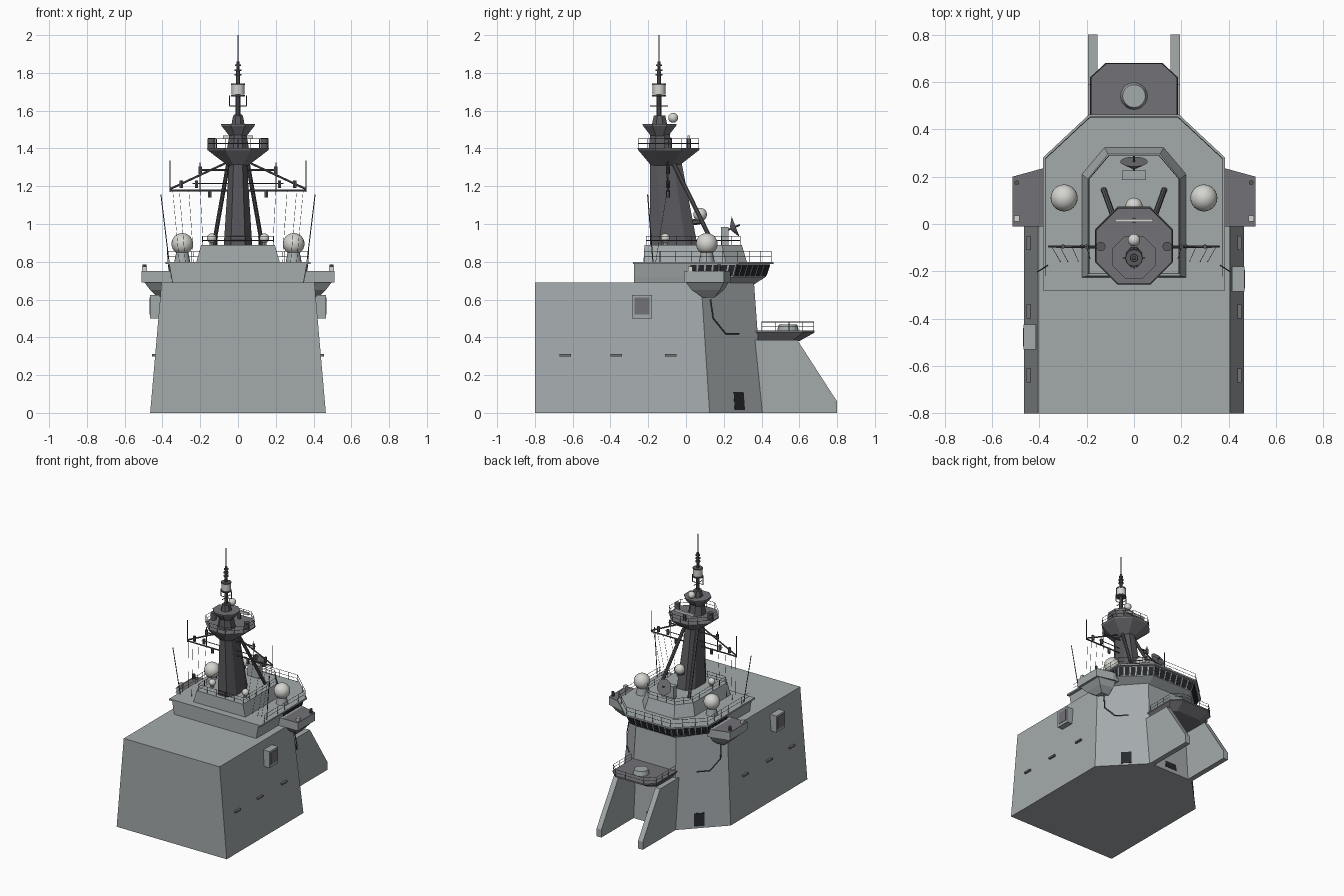
import bpy, bmesh
from math import sin, cos, pi
from mathutils import Vector, Matrix

if "Cube" in bpy.data.objects:
    bpy.data.objects.remove(bpy.data.objects["Cube"])


def material(name, rgb):
    m = bpy.data.materials.new(name)
    m.use_nodes = True
    m.diffuse_color = (*rgb, 1)
    bsdf = m.node_tree.nodes["Principled BSDF"]
    bsdf.inputs["Base Color"].default_value = (*rgb, 1)
    bsdf.inputs["Roughness"].default_value = 0.7
    return m


HULL = material("light grey", (0.37, 0.40, 0.41))
DECK = material("deck grey", (0.17, 0.17, 0.185))
MAST = material("mast grey", (0.10, 0.10, 0.11))
WHITE = material("off white", (0.66, 0.66, 0.63))
BLACK = material("dark glass", (0.02, 0.022, 0.026))


def finish(name, bm, mat, smooth=False):
    bmesh.ops.recalc_face_normals(bm, faces=bm.faces)
    me = bpy.data.meshes.new(name)
    bm.to_mesh(me)
    bm.free()
    me.materials.append(mat)
    ob = bpy.data.objects.new(name, me)
    bpy.context.collection.objects.link(ob)
    if smooth:
        bpy.ops.object.select_all(action="DESELECT")
        bpy.context.view_layer.objects.active = ob
        ob.select_set(True)
        bpy.ops.object.shade_smooth_by_angle(angle=0.7)
    return ob


def plan(half, z):
    """Mirror a half outline (x > 0) into a full ring at height z."""
    return [(x, y, z) for x, y in half] + [(-x, y, z) for x, y in reversed(half)]


def octagon(rx, ry, cy, z, k=0.42):
    return plan([(rx * k, cy - ry), (rx, cy - ry * k), (rx, cy + ry * k), (rx * k, cy + ry)], z)


def loft(name, rings, mat):
    bm = bmesh.new()
    loops = [[bm.verts.new(p) for p in r] for r in rings]
    n = len(loops[0])
    for a, b in zip(loops, loops[1:]):
        for i in range(n):
            j = (i + 1) % n
            bm.faces.new((a[i], a[j], b[j], b[i]))
    bm.faces.new(loops[0])
    bm.faces.new(loops[-1])
    return finish(name, bm, mat)


def box(name, lo, hi, mat):
    (a, b, c), (d, e, f) = lo, hi
    return loft(name, [[(a, b, z), (d, b, z), (d, e, z), (a, e, z)] for z in (c, f)], mat)


def lathe(name, profile, x, y, mat, segs=16):
    rings = [[(x + r * cos(2 * pi * i / segs), y + r * sin(2 * pi * i / segs), z)
              for i in range(segs)] for r, z in profile]
    ob = loft(name, rings, mat)
    bpy.context.view_layer.objects.active = ob
    ob.select_set(True)
    bpy.ops.object.shade_smooth_by_angle(angle=0.6)
    ob.select_set(False)


def ball(name, x, y, z, r):
    bm = bmesh.new()
    bmesh.ops.create_uvsphere(bm, u_segments=24, v_segments=14, radius=r,
                              matrix=Matrix.Translation((x, y, z)))
    finish(name, bm, WHITE, True)


def rods(name, paths, r, mat, sides=6):
    bm = bmesh.new()
    for path in paths:
        for a, b in zip(path, path[1:]):
            a, b = Vector(a), Vector(b)
            m = Matrix.Translation((a + b) / 2) @ (b - a).to_track_quat("Z", "Y").to_matrix().to_4x4()
            bmesh.ops.create_cone(bm, cap_ends=True, segments=sides, radius1=r, radius2=r,
                                  depth=(b - a).length, matrix=m)
    finish(name, bm, mat)


def both(paths):
    return paths + [[(-x, y, z) for x, y, z in p] for p in paths]


def railing(name, ring, h, closed=True, step=0.08):
    pts = [Vector(p) for p in ring] + ([Vector(ring[0])] if closed else [])
    up = Vector((0, 0, h))
    paths = [[p + up * k for p in pts] for k in (0.5, 1)]
    for a, b in zip(pts, pts[1:]):
        n = max(1, round((b - a).length / step))
        paths += [[a.lerp(b, i / n), a.lerp(b, i / n) + up] for i in range(n)]
    rods(name, paths, 0.0016, MAST, 4)


def panes(name, a0, b0, a1, b1, n, mat, gap=0.12, lift=0.003):
    """Row of n thin plates on the quad a0-b0 (bottom) to a1-b1 (top)."""
    a0, b0, a1, b1 = map(Vector, (a0, b0, a1, b1))
    nrm = (b0 - a0).cross(a1 - a0).normalized() * lift
    bm = bmesh.new()
    for i in range(n):
        s, t = (i + gap) / n, (i + 1 - gap) / n
        quad = [a0.lerp(b0, s), a0.lerp(b0, t), a1.lerp(b1, t), a1.lerp(b1, s)]
        lo, hi = ([bm.verts.new(p + nrm * k) for p in quad] for k in (-1, 1))
        bm.faces.new(lo)
        bm.faces.new(hi)
        for k in range(4):
            bm.faces.new((lo[k], lo[k - 1], hi[k - 1], hi[k]))
    finish(name, bm, mat)


# Main superstructure block with chamfered bow
loft("main_block", [plan([(0.465, -0.8), (0.465, 0.125), (0.19, 0.41)], 0),
                    plan([(0.405, -0.8), (0.405, 0.08), (0.17, 0.36)], 0.69)], HULL)

# Bridge, roof plate and windows
loft("bridge", [plan([(0.345, -0.275), (0.345, 0.13), (0.16, 0.36)], 0.68),
                plan([(0.352, -0.275), (0.358, 0.25), (0.175, 0.422)], 0.72),
                plan([(0.365, -0.275), (0.37, 0.268), (0.183, 0.445)], 0.79)], HULL)
roof = [(0.385, -0.28), (0.385, 0.28), (0.19, 0.462)]
loft("bridge_roof", [plan(roof, 0.788), plan(roof, 0.8)], HULL)
for s in (1, -1):
    panes("side_windows", (s * .357, .02, .725), (s * .358, .25, .725),
          (s * .368, .02, .783), (s * .369, .265, .783), 6, BLACK)
    panes("corner_windows", (s * .357, .251, .725), (s * .176, .423, .725),
          (s * .369, .267, .783), (s * .182, .443, .783), 6, BLACK)
panes("front_windows", (-.175, .423, .725), (.175, .423, .725),
      (-.182, .443, .783), (.182, .443, .783), 7, BLACK)
railing("roof_railing", [(0.375, -0.22, 0.8), (0.375, 0.275, 0.8), (0.185, 0.452, 0.8),
                         (-0.185, 0.452, 0.8), (-0.375, 0.275, 0.8), (-0.375, -0.22, 0.8)], 0.055, False)

# Parts that appear on both sides
for s in (1, -1):
    wing = [(0.34, -0.01), (0.512, -0.01), (0.512, 0.2), (0.385, 0.235), (0.34, 0.235)]
    loft("bridge_wing", [[(s * x, y, z) for x, y in wing] for z in (0.69, 0.75)], HULL)
    loft("wing_bracket", [[(s * x, y, z) for x, y in q] for z, q in (
        (0.61, [(0.36, 0.09), (0.425, 0.09), (0.425, 0.15), (0.36, 0.15)]),
        (0.65, [(0.36, 0.03), (0.465, 0.03), (0.465, 0.18), (0.36, 0.2)]),
        (0.69, [(0.36, 0.0), (0.495, 0.0), (0.495, 0.2), (0.36, 0.225)]))], HULL)
    loft("wing_deck", [[(s * x, y, z) for x, y in wing[1:4] + [(0.385, -0.01)]]
                       for z in (0.75, 0.752)], DECK)
    box("wing_lamp", (s * 0.495 - .012, 0.01, 0.75), (s * 0.495 + .012, 0.035, 0.775), WHITE)
    lathe("wing_sight", [(0.01, 0.75), (0.01, 0.785)], s * 0.495, 0.175, MAST, 8)
    # Bow fins
    fin = [(0.33, 0), (0.8, 0), (0.8, 0.06), (0.59, 0.385), (0.33, 0.385)]
    loft("bow_fin", [[(x, y, z) for y, z in fin] for x in (s * 0.155, s * 0.195)], HULL)
    # Side locker, staggered between sides
    y0 = -0.285 if s > 0 else -0.53
    box("side_locker", (s * 0.44 - .026, y0, 0.5), (s * 0.44 + .026, y0 + 0.105, 0.625), HULL)
    panes("locker_panel", (s * .466, y0 + .012, .52), (s * .466, y0 + .093, .52),
          (s * .466, y0 + .012, .61), (s * .466, y0 + .093, .61), 1, DECK, 0.02)
    for y in (-0.64, -0.37, -0.08):
        box("side_step", (s * 0.44 - .014, y - 0.03, 0.299), (s * 0.44 + .014, y + 0.03, 0.311), DECK)
    # Door and hose on the bow chamfer
    panes("corner_door", (s * .336, .256, .015), (s * .282, .312, .015),
          (s * .331, .249, .11), (s * .277, .305, .11), 1, BLACK, 0.03)
    # Domes
    lathe("dome_pedestal", [(0.042, 0.8), (0.03, 0.86)], s * 0.295, 0.11, HULL)
    ball("large_dome", s * 0.295, 0.11, 0.895, 0.057)
    lathe("small_pedestal", [(0.012, 0.88), (0.012, 0.91)], s * 0.14, -0.11, HULL, 8)
    ball("small_dome", s * 0.14, -0.11, 0.925, 0.025)
    lathe("platform_sensor", [(0.02, 1.4), (0.02, 1.455)], s * 0.14, -0.095, MAST, 12)
rods("chamfer_hose", both([[(.385, .13, .6), (.395, .145, .5), (.35, .21, .42), (.285, .28, .42)]]), 0.004, MAST)
panes("front_door", (-.05, .407, .03), (.05, .407, .03), (-.05, .371, .34), (.05, .371, .34), 1, BLACK, 0.01)

# Forward gun platform
loft("bow_platform", [plan([(0.15, 0.34), (0.15, 0.56), (0.1, 0.6)], 0.38),
                      plan([(0.185, 0.34), (0.185, 0.62), (0.12, 0.68)], 0.425),
                      plan([(0.185, 0.34), (0.185, 0.62), (0.12, 0.68)], 0.436)], DECK)
lathe("platform_turntable", [(0.057, 0.436), (0.048, 0.468)], 0, 0.54, HULL, 20)
railing("bow_railing", [(0.182, 0.4, 0.436), (0.182, 0.618, 0.436), (0.118, 0.677, 0.436),
                        (-0.118, 0.677, 0.436), (-0.182, 0.618, 0.436), (-0.182, 0.4, 0.436)], 0.045, False)

# Upper deckhouse
loft("deckhouse", [plan([(0.22, -0.225), (0.22, 0.21), (0.125, 0.322)], 0.8),
                   plan([(0.195, -0.22), (0.195, 0.19), (0.11, 0.295)], 0.89)], HULL)
railing("deckhouse_railing", plan([(0.19, -0.21), (0.19, 0.19), (0.107, 0.288)], 0.89), 0.045)

# Tower mast and its flared platforms
tower = [octagon(0.075, 0.125, -0.065, 0.89, 0.5), octagon(0.045, 0.08, -0.11, 1.36, 0.5)]
loft("mast_tower", tower, MAST)
loft("lookout_flare", [octagon(0.055, 0.075, -0.11, 1.31), octagon(0.16, 0.16, -0.092, 1.39),
                       octagon(0.165, 0.165, -0.092, 1.402)], DECK)
railing("lookout_railing", octagon(0.16, 0.16, -0.092, 1.4), 0.052)
loft("upper_trunk", [octagon(0.058, 0.062, -0.135, 1.4), octagon(0.035, 0.045, -0.14, 1.53)], MAST)
loft("upper_flare", [octagon(0.045, 0.045, -0.14, 1.465), octagon(0.088, 0.088, -0.14, 1.52),
                     octagon(0.09, 0.09, -0.14, 1.53)], DECK)
loft("mast_cap", [octagon(0.034, 0.04, -0.14, 1.53), octagon(0.026, 0.03, -0.14, 1.575)], MAST)
box("radar_bar", (-0.08, 0.008, 1.45), (0.08, 0.022, 1.468), WHITE)
rods("radar_post", [[(0, 0.015, 1.4), (0, 0.015, 1.45)]], 0.012, MAST)
ball("upper_dome", 0, -0.068, 1.562, 0.026)

# Top pole with drum and rings
lathe("top_pole", [(0.013, 1.57), (0.012, 1.7), (0.008, 1.86)], 0, -0.143, MAST, 8)
lathe("top_drum", [(0.034, 1.685), (0.034, 1.735)], 0, -0.143, WHITE)
for z, r in ((1.678, 0.038), (1.74, 0.036), (1.79, 0.018), (1.815, 0.018), (1.84, 0.016)):
    lathe("pole_ring", [(r, z - 0.004), (r, z + 0.004)], 0, -0.143, MAST, 12)
rods("top_whip", [[(0, -0.143, 1.85), (0, -0.143, 2.0)]], 0.003, MAST)
rods("pole_cross", [[(-.045, -.143, 1.625), (.045, -.143, 1.625)], [(0, -.19, 1.625), (0, -.096, 1.625)]]
     + both([[(.045, -.143, 1.625), (.045, -.143, 1.68)]]), 0.003, MAST)

# Struts, yards and rigging
rods("mast_strut", both([[(0.05, -0.07, 1.33), (0.128, 0.145, 0.89)]]), 0.012, MAST, 8)
rods("yards", both([[(0, -0.095, 1.178), (0.36, -0.095, 1.178)], [(0, -0.095, 1.285), (0.21, -0.095, 1.285)],
                    [(0.36, -0.095, 1.185), (0.06, -0.1, 1.325)]]), 0.0055, MAST)
rods("yard_rails", both([[(0.05, -0.095, 1.215), (0.24, -0.095, 1.215)],
                         [(0.36, -0.095, 1.17), (0.36, -0.095, 1.335)],
                         [(0.2, -0.095, 1.17), (0.2, -0.095, 1.325)]]), 0.003, MAST)
rods("yard_fittings", both([[(x, -0.095, z), (x, -0.095, z + 0.04)]
                            for x, z in ((0.15, 1.14), (0.22, 1.19), (0.3, 1.19), (0.2, 1.265))]), 0.01, MAST)
rods("rigging", both([[(x, -0.1, 1.175), (x * 0.9, -0.16, 0.8)] for x in (0.2, 0.26, 0.31, 0.345)]), 0.0011, MAST, 3)
rods("whip_aerial", both([[(0.365, -0.175, 0.8), (0.408, -0.203, 1.155)]]), 0.0028, MAST)

# Forward dome bracket and dish
rods("dome_bracket", [[(0, -0.02, 1.0), (0, 0.075, 1.015)]], 0.016, MAST)
ball("forward_dome", 0, 0.075, 1.05, 0.036)
box("dish_base", (-0.05, 0.185, 0.89), (0.05, 0.225, 0.985), HULL)
bm = bmesh.new()
dish_pose = Matrix.Translation((0, 0.25, 0.98)) @ Matrix.Rotation(-1.2, 4, "X")
bmesh.ops.create_cone(bm, cap_ends=True, segments=20, radius1=0.012, radius2=0.058, depth=0.028, matrix=dish_pose)
finish("dish", bm, DECK)
rods("dish_feed", [[(0, 0.2, 0.96), (0, 0.285, 0.995)]], 0.005, MAST)
